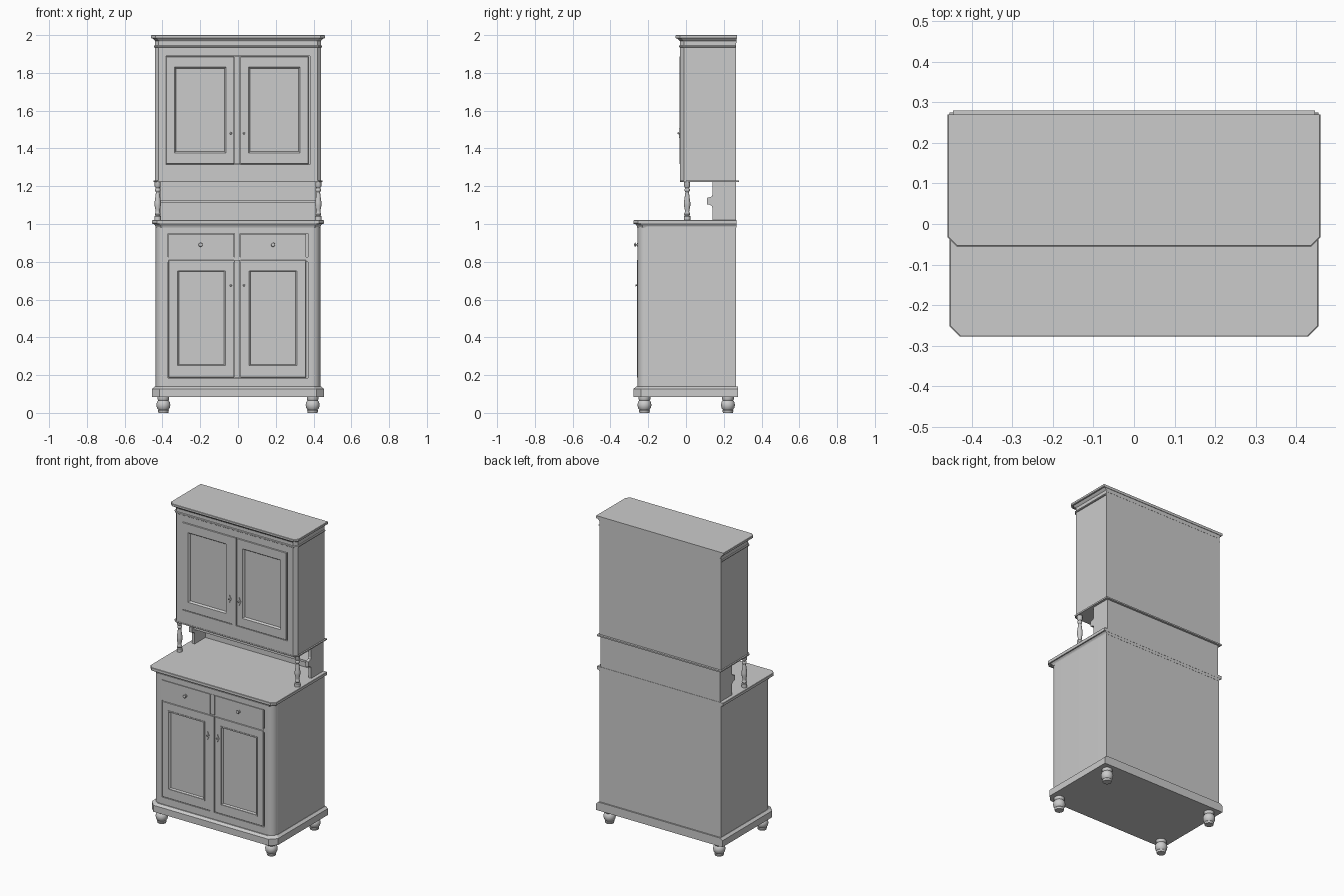
import bpy, bmesh
from math import sin, cos, pi

if "Cube" in bpy.data.objects:
    bpy.data.objects.remove(bpy.data.objects["Cube"])


def finish(name, bm, smooth=False):
    bmesh.ops.recalc_face_normals(bm, faces=bm.faces)
    me = bpy.data.meshes.new(name)
    bm.to_mesh(me)
    bm.free()
    ob = bpy.data.objects.new(name, me)
    bpy.context.collection.objects.link(ob)
    if smooth:
        bpy.context.view_layer.objects.active = ob
        ob.select_set(True)
        bpy.ops.object.shade_smooth_by_angle(angle=0.6)
        ob.select_set(False)
    return ob


def loft(name, loops, cap_start=True, cap_end=True, smooth=False):
    """Skin a list of closed point loops."""
    bm = bmesh.new()
    rings = [[bm.verts.new(p) for p in lp] for lp in loops]
    n = len(rings[0])
    for a, b in zip(rings, rings[1:]):
        for i in range(n):
            j = (i + 1) % n
            bm.faces.new((a[i], a[j], b[j], b[i]))
    if cap_start:
        bm.faces.new(rings[0])
    if cap_end:
        bm.faces.new(rings[-1])
    return finish(name, bm, smooth)


def box(name, x0, x1, y0, y1, z0, z1):
    return loft(name, [[(x0, y0, z), (x1, y0, z), (x1, y1, z), (x0, y1, z)] for z in (z0, z1)])


def slab(name, hx, yf, yb, c, levels, seg=1):
    """Plan outline with cut (seg=1) or rounded front corners; levels = (z, inset)."""
    loops = []
    for z, d in levels:
        h, f = hx - d, yf + d
        right = [(h - c + c * sin(a), f + c - c * cos(a))
                 for a in [pi / 2 * i / seg for i in range(seg + 1)]]
        left = [(-x, y) for x, y in reversed(right)]
        loops.append([(x, y, z) for x, y in right + [(h, yb), (-h, yb)] + left])
    return loft(name, loops, smooth=seg > 1)


def lathe(name, prof, loc, axis='z', n=20):
    """Turned part; profile = (radius, distance along axis)."""
    loops = []
    for r, t in prof:
        ring = [(r * cos(2 * pi * i / n), r * sin(2 * pi * i / n)) for i in range(n)]
        loops.append([(loc[0] + u, loc[1] + v, loc[2] + t) if axis == 'z'
                      else (loc[0] + u, loc[1] - t, loc[2] + v) for u, v in ring])
    return loft(name, loops, smooth=True)


def panel_door(name, outer, inner, yb, yf):
    """Framed door with a sloped moulding down to a recessed panel."""
    def rect(r, d, y):
        x0, x1, z0, z1 = r
        return [(x0 + d, y, z0 + d), (x1 - d, y, z0 + d), (x1 - d, y, z1 - d), (x0 + d, y, z1 - d)]
    return loft(name, [rect(outer, 0, yb), rect(outer, 0, yf + .002), rect(outer, .002, yf),
                       rect(inner, -.004, yf), rect(inner, 0, yf + .004),
                       rect(inner, .004, yf + .011)])


def escutcheon(name, x, y, z):
    """Lozenge key plate with a small knob."""
    pts = [(0, .026), (.006, .012), (.014, 0), (.006, -.012),
           (0, -.026), (-.006, -.012), (-.014, 0), (-.006, .012)]
    loft(name + "_plate", [[(x + u, yy, z + v) for u, v in pts] for yy in (y + .003, y - .003)])
    lathe(name + "_knob", [(.004, 0), (.004, .006), (.006, .008), (.004, .011)], (x, y, z), 'y', 12)


# turned feet
foot = [(.026, 0), (.029, .012), (.026, .016), (.034, .026), (.037, .042),
        (.034, .058), (.027, .066), (.031, .072), (.031, .086)]
for sx, side in ((-1, "left"), (1, "right")):
    for y, end in ((-.22, "front"), (.222, "back")):
        lathe(f"foot_{end}_{side}", foot, (sx * .395, y, 0), n=24)

# lower cabinet: plinth, carcass, worktop
slab("plinth", .455, -.278, .275, .04, [(.085, 0), (.127, 0), (.14, .015)])
slab("lower_carcass", .437, -.243, .266, .04, [(.138, 0), (.99, 0)], 8)
slab("worktop_moulding", .455, -.278, .267, .03, [(.982, .02), (.992, .016), (1.001, .008)])
slab("worktop", .455, -.278, .268, .025, [(1.0, .002), (1.004, 0), (1.018, 0), (1.02, .002)])

# lower face frame
YF = -.256
for s, side in ((-1, "left"), (1, "right")):
    # rounded corner posts
    arc = [(.39 + .045 * sin(a), -.211 - .045 * cos(a)) for a in [pi / 2 * i / 8 for i in range(9)]]
    pts = [(.37, -.2), (.37, YF)] + arc + [(.435, -.2)]
    loft("lower_post_" + side, [[(s * x, y, z) for x, y in pts] for z in (.14, .985)], smooth=True)
box("lower_top_rail", -.37, .37, YF, -.23, .95, .985)
box("lower_mid_rail", -.37, .37, -.251, -.23, .8, .825)
box("lower_bottom_rail", -.37, .37, YF, -.23, .14, .185)
box("drawer_divider", -.018, .010, YF - .002, -.23, .82, .95)
box("lower_centre_strip", -.018, .010, YF - .004, -.23, .187, .81)

# lower doors and drawers
for s, side in ((-1, "left"), (1, "right")):
    def span(a, b):
        return tuple(sorted((s * a - .004, s * b - .004)))
    panel_door("lower_door_" + side, span(.016, .364) + (.188, .81),
               span(.067, .312) + (.252, .752), -.23, YF)
    # raised bead around the panel
    x0, x1 = span(.063, .316)
    for k, b in enumerate(((x0 - .008, x1 + .008, .752, .76), (x0 - .008, x1 + .008, .242, .25),
                           (x0 - .008, x0, .25, .752), (x1, x1 + .008, .25, .752))):
        box(f"lower_door_bead_{side}_{k}", b[0], b[1], YF - .003, YF + .002, b[2], b[3])
    d0, d1 = span(.017, .364)
    box("drawer_front_" + side, d0, d1, YF, -.23, .818, .947)
    lathe("drawer_knob_" + side, [(.010, 0), (.010, .003), (.005, .004), (.005, .009),
                                  (.011, .012), (.010, .016), (.005, .018)],
          (s * .192 - .006, YF, .89), 'y', 16)
    escutcheon("lower_key_" + side, s * .035 - .003, YF - .001, .675)

# open niche: back board, shelf, shaped side brackets, turned columns
box("niche_back", -.43, .43, .25, .266, 1.018, 1.226)
box("niche_shelf", -.415, .415, .135, .255, 1.115, 1.128)
bracket = [(.266, 1.018), (.14, 1.018), (.14, 1.085), (.136, 1.097), (.124, 1.102), (.11, 1.105),
           (.11, 1.138), (.124, 1.141), (.136, 1.146), (.14, 1.156), (.14, 1.226), (.266, 1.226)]
column = [(.017, 0), (.017, .022), (.012, .026), (.016, .034), (.011, .044), (.012, .055),
          (.017, .08), (.017, .095), (.012, .13), (.0095, .15), (.014, .157), (.014, .165),
          (.010, .171), (.016, .18), (.016, .206)]
for s, side in ((-1, "left"), (1, "right")):
    loft("niche_side_" + side, [[(s * x, y, z) for y, z in bracket] for x in (.41, .43)])
    lathe("column_" + side, column, (s * .425, .006, 1.019))

# upper cabinet carcass and bottom board
slab("upper_bottom_board", .447, -.033, .28, .018, [(1.222, .002), (1.225, 0), (1.231, 0)])
slab("upper_carcass", .438, -.018, .266, .018, [(1.228, 0), (1.975, 0)])

# cornice: bead, cove and top board
slab("cornice_bead", .446, -.037, .262, .022, [(1.934, .004), (1.937, 0), (1.943, 0), (1.946, .004)])
slab("cornice_cove", .455, -.05, .267, .022, [(1.958, .022), (1.968, .018), (1.976, .01), (1.984, .003)])
slab("cornice_top", .46, -.055, .27, .022, [(1.983, .003), (1.986, 0), (1.998, 0), (2.0, .002)])

# upper face frame with cut corner posts
YU = -.031
for s, side in ((-1, "left"), (1, "right")):
    pts = [(.38, 0), (.38, YU), (.42, YU), (.44, YU + .02), (.44, 0)]
    loft("upper_post_" + side, [[(s * x, y, z) for x, y in pts] for z in (1.23, 1.97)])
box("upper_top_rail", -.38, .38, YU, -.01, 1.89, 1.97)
box("upper_bottom_rail", -.38, .38, YU, -.01, 1.23, 1.315)
box("upper_centre_strip", -.018, .010, YU - .004, -.01, 1.317, 1.888)

# upper doors
for s, side in ((-1, "left"), (1, "right")):
    x0, x1 = sorted((s * .016 - .004, s * .376 - .004))
    p0, p1 = sorted((s * .064 - .004, s * .329 - .004))
    panel_door("upper_door_" + side, (x0, x1, 1.318, 1.887), (p0, p1, 1.38, 1.826), -.01, YU - .001)
    escutcheon("upper_key_" + side, s * .035 - .003, YU - .002, 1.48)
